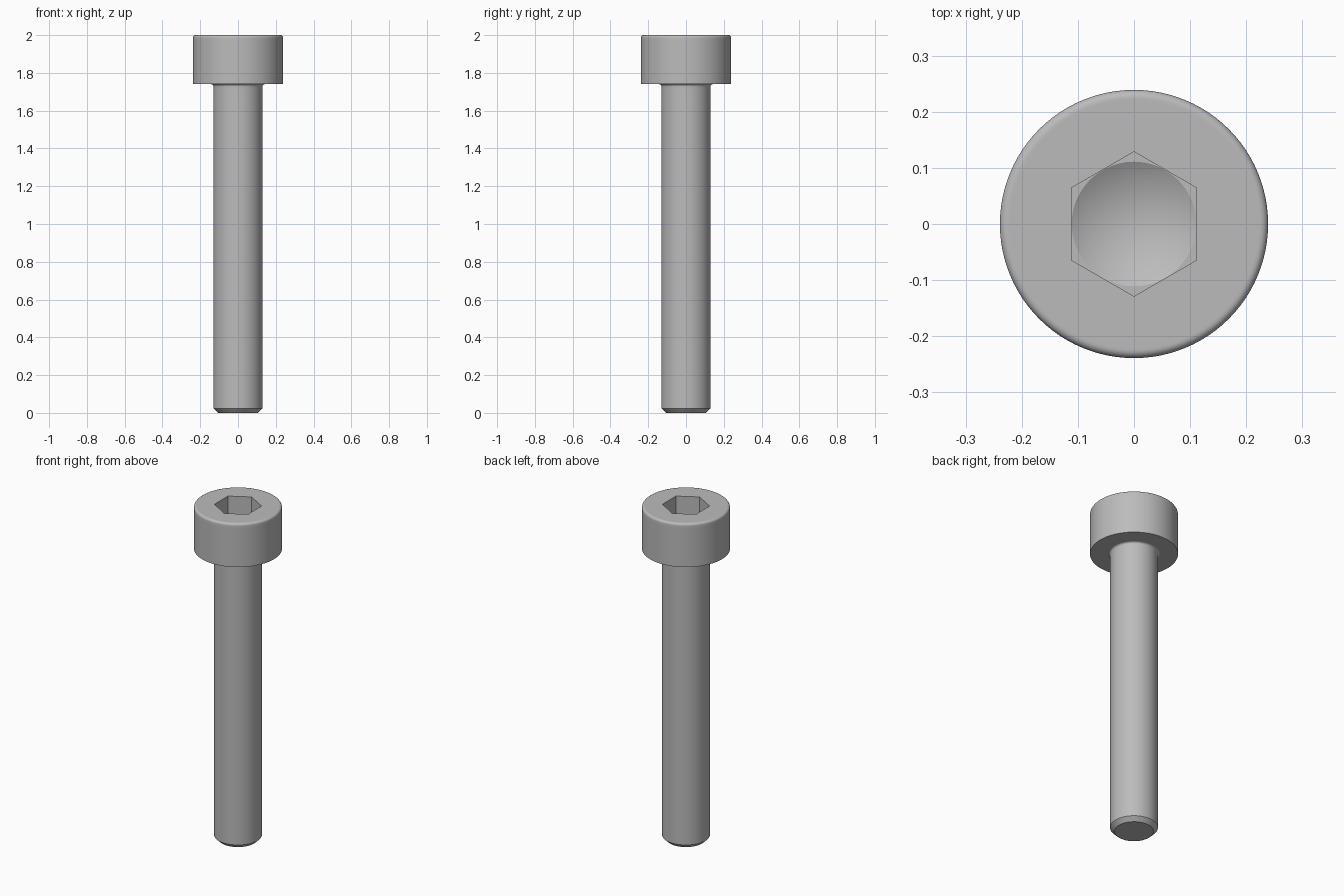
import bpy, bmesh
from math import pi, sin, cos, radians

SEGMENTS = 96
HEAD_R, HEAD_Z, TOP = 0.239, 1.74, 2.0
SHANK_R, CHAMFER = 0.13, 0.024
ROUND, NECK = 0.014, 0.012
SOCKET_A, SOCKET_Z, CONE = 0.1115, 1.88, 0.065   # hex apothem, floor, drill cone depth

cube = bpy.data.objects.get("Cube")
if cube:
    bpy.data.objects.remove(cube, do_unlink=True)

steel = bpy.data.materials.new("grey steel")
steel.use_nodes = True
colour = (0.5, 0.5, 0.5, 1)
steel.diffuse_color = colour
steel.node_tree.nodes["Principled BSDF"].inputs["Base Color"].default_value = colour


def hex_scale(angle):
    """Distance to a hexagon with corners on the y axis, for apothem 1."""
    off = (angle + pi / 6) % (pi / 3) - pi / 6
    return 1 / cos(off)


def loft(name, rings):
    """Skin rings of (radius, z, is_hex); a zero radius closes to a point."""
    bm = bmesh.new()
    previous = None
    for radius, z, is_hex in rings:
        if radius == 0:
            ring = [bm.verts.new((0, 0, z))] * SEGMENTS
        else:
            ring = []
            for i in range(SEGMENTS):
                a = 2 * pi * i / SEGMENTS
                r = radius * (hex_scale(a) if is_hex else 1)
                ring.append(bm.verts.new((r * cos(a), r * sin(a), z)))
        if previous:
            for i in range(SEGMENTS):
                j = (i + 1) % SEGMENTS
                corners = [previous[i], previous[j], ring[j], ring[i]]
                bm.faces.new(list(dict.fromkeys(corners)))
        previous = ring
    mesh = bpy.data.meshes.new(name)
    bm.to_mesh(mesh)
    bm.free()
    mesh.materials.append(steel)
    obj = bpy.data.objects.new(name, mesh)
    bpy.context.collection.objects.link(obj)
    bpy.ops.object.select_all(action="DESELECT")
    obj.select_set(True)
    bpy.context.view_layer.objects.active = obj
    bpy.ops.object.shade_smooth_by_angle(angle=radians(25))
    return obj


quarter = [i * pi / 12 for i in range(7)]

# Shank: flat chamfered tip, long cylinder, small fillet under the head
shank = [(0, 0, False), (SHANK_R - CHAMFER, 0, False), (SHANK_R, CHAMFER, False),
         (SHANK_R, HEAD_Z - 2 * NECK, False)]
shank += [(SHANK_R + NECK * (1 - cos(a)), HEAD_Z - NECK * (1 - sin(a)), False)
          for a in quarter]
loft("shank", shank)

# Head: underside, wall, rounded rim, flat top, hex socket with a conical floor
head = [(SHANK_R + NECK, HEAD_Z, False), (HEAD_R, HEAD_Z, False),
        (HEAD_R, TOP - 2 * ROUND, False)]
head += [(HEAD_R - ROUND * (1 - cos(a)), TOP - ROUND * (1 - sin(a)), False)
         for a in quarter]
head += [(HEAD_R - 1.3 * ROUND, TOP, False), (SOCKET_A, TOP, True),
         (SOCKET_A, SOCKET_Z, True), (SOCKET_A - 0.0005, SOCKET_Z, False),
         (0, SOCKET_Z - CONE, False)]
loft("socket_head", head)
